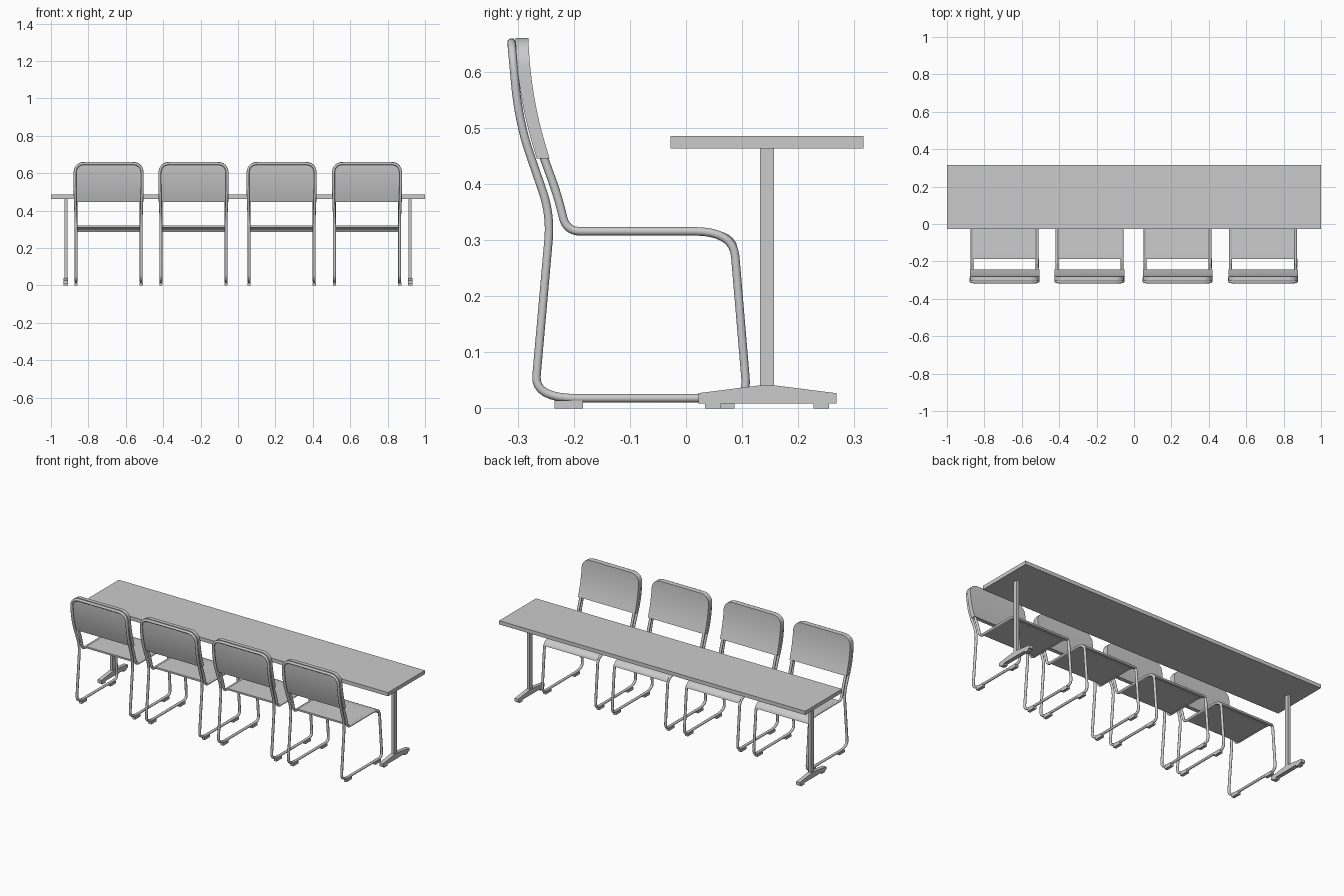
import bpy, bmesh, math
from mathutils import Vector

if "Cube" in bpy.data.objects:
    bpy.data.objects.remove(bpy.data.objects["Cube"])


def mesh_object(name, bm, smooth=False):
    bmesh.ops.recalc_face_normals(bm, faces=bm.faces[:])
    me = bpy.data.meshes.new(name)
    bm.to_mesh(me)
    bm.free()
    ob = bpy.data.objects.new(name, me)
    bpy.context.collection.objects.link(ob)
    if smooth:
        shade(ob)
    return ob


def shade(ob):
    bpy.ops.object.select_all(action='DESELECT')
    ob.select_set(True)
    bpy.context.view_layer.objects.active = ob
    bpy.ops.object.shade_smooth_by_angle(angle=math.radians(40))


def box(name, x, y, z):
    bm = bmesh.new()
    bmesh.ops.create_cube(bm, size=1)
    for v in bm.verts:
        v.co = [(a + b) / 2 + c * (b - a) for (a, b), c in zip((x, y, z), v.co)]
    return mesh_object(name, bm)


def loft(name, rows, smooth=False):
    """Skin a list of equal-length vertex rings and cap both ends."""
    bm = bmesh.new()
    rings = [[bm.verts.new(p) for p in r] for r in rows]
    n = len(rings[0])
    for a, b in zip(rings, rings[1:]):
        for i in range(n):
            bm.faces.new((a[i], a[(i + 1) % n], b[(i + 1) % n], b[i]))
    bm.faces.new(rings[0])
    bm.faces.new(rings[-1])
    return mesh_object(name, bm, smooth)


def rounded(corners, steps=8):
    """Round each corner (point, trim before, trim after) of a path."""
    out = []
    for i, (p, a, b) in enumerate(corners):
        p = Vector(p)
        if a == 0:
            out.append(p)
            continue
        s = p + (Vector(corners[i - 1][0]) - p).normalized() * a
        e = p + (Vector(corners[i + 1][0]) - p).normalized() * b
        for k in range(steps + 1):
            t = k / steps
            out.append(s * (1 - t) ** 2 + p * 2 * t * (1 - t) + e * t * t)
    return out


def tube(name, pts, radius):
    cu = bpy.data.curves.new(name, 'CURVE')
    cu.dimensions = '3D'
    cu.bevel_depth = radius
    cu.bevel_resolution = 4
    cu.use_fill_caps = True
    sp = cu.splines.new('POLY')
    sp.points.add(len(pts) - 1)
    for q, p in zip(sp.points, pts):
        q.co = (*p, 1)
    ob = bpy.data.objects.new(name, cu)
    bpy.context.collection.objects.link(ob)
    bpy.ops.object.select_all(action='DESELECT')
    ob.select_set(True)
    bpy.context.view_layer.objects.active = ob
    bpy.ops.object.convert(target='MESH')
    ob = bpy.context.view_layer.objects.active
    shade(ob)
    return ob


# Table: top, two posts on sloped feet with glides
box("table_top", (-1, 1), (-0.028, 0.316), (0.463, 0.485))
foot = [(0.022, 0.009), (0.022, 0.027), (0.132, 0.041),
        (0.157, 0.041), (0.268, 0.027), (0.268, 0.009)]
for s, side in ((-1, "left"), (1, "right")):
    c = 0.92 * s
    box(f"table_post_{side}", (c - 0.008, c + 0.008), (0.132, 0.157), (0.035, 0.464))
    loft(f"table_foot_{side}", [[(c + d, y, z) for y, z in foot] for d in (-0.012, 0.012)])
    for y in (0.034, 0.227):
        box(f"table_glide_{side}", (c - 0.012, c + 0.012), (y, y + 0.028), (0, 0.01))

# Chair frame: one continuous bent tube, half path then mirrored
X, W = 0.174, 0.18
half = [((X, -0.260, 0.465), 0, 0),
        ((X, -0.229, 0.380), 0.03, 0.03),
        ((X, -0.213, 0.3155), 0.025, 0.025),
        ((X, 0.084, 0.3155), 0.07, 0.045),
        ((X, 0.109, 0.018), 0.035, 0.03),
        ((X, -0.270, 0.018), 0.075, 0.04),
        ((X, -0.241, 0.345), 0.045, 0.045),
        ((W, -0.298, 0.510), 0.06, 0.07),
        ((W, -0.311, 0.652), 0.055, 0.055)]
path = half + [((-p[0], p[1], p[2]), b, a) for p, a, b in reversed(half)]
parts = [tube("chair_frame", rounded(path), 0.0075)]

# Seat: thin sheet between the tubes with a front edge that curls down
line = rounded([((0, -0.188, 0.3155), 0, 0), ((0, 0.084, 0.3155), 0.07, 0.03),
                ((0, 0.087, 0.283), 0, 0)])[:-1]
rows = []
for i, p in enumerate(line):
    d = (line[min(i + 1, len(line) - 1)] - line[max(i - 1, 0)]).normalized()
    n = Vector((0, -d.z, d.y)) * 0.005
    rows.append([(x, p.y + s * n.y, p.z + s * n.z)
                 for x, s in ((-X, -1), (X, -1), (X, 1), (-X, 1))])
parts.append(loft("chair_seat", rows, True))

# Backrest: curved panel with rounded upper corners
front = rounded([((0, -0.243, 0.445), 0, 0), ((0, -0.276, 0.555), 0.09, 0.09),
                 ((0, -0.281, 0.66), 0, 0)], 12)


def front_y(z):
    for a, b in zip(front, front[1:]):
        if z <= b.z + 1e-6:
            return a.y + (b.y - a.y) * (z - a.z) / (b.z - a.z)
    return front[-1].y


R, top, hw = 0.052, 0.66, 0.186
levels = [(0.445 + (top - R - 0.445) * i / 12, hw) for i in range(12)]
levels += [(top - R + R * math.sin(t), hw - R + R * math.cos(t))
           for t in (math.pi / 2 * k / 10 for k in range(11))]
rows = []
for z, w in levels:
    y = front_y(z)
    rows.append([(-w, y, z), (w, y, z), (w, y - 0.023, z), (-w, y - 0.023, z)])
parts.append(loft("chair_backrest", rows, True))

# Floor pads under the runners
for s in (-1, 1):
    for y in (-0.234, 0.036):
        parts.append(box("chair_pad", (s * X - 0.009, s * X + 0.009), (y, y + 0.05), (0, 0.014)))

# Place four chairs in a row
centres = (-0.692, -0.238, 0.233, 0.69)
for ob in parts:
    for cx in centres[1:]:
        dup = ob.copy()
        dup.location.x = cx
        bpy.context.collection.objects.link(dup)
    ob.location.x = centres[0]
